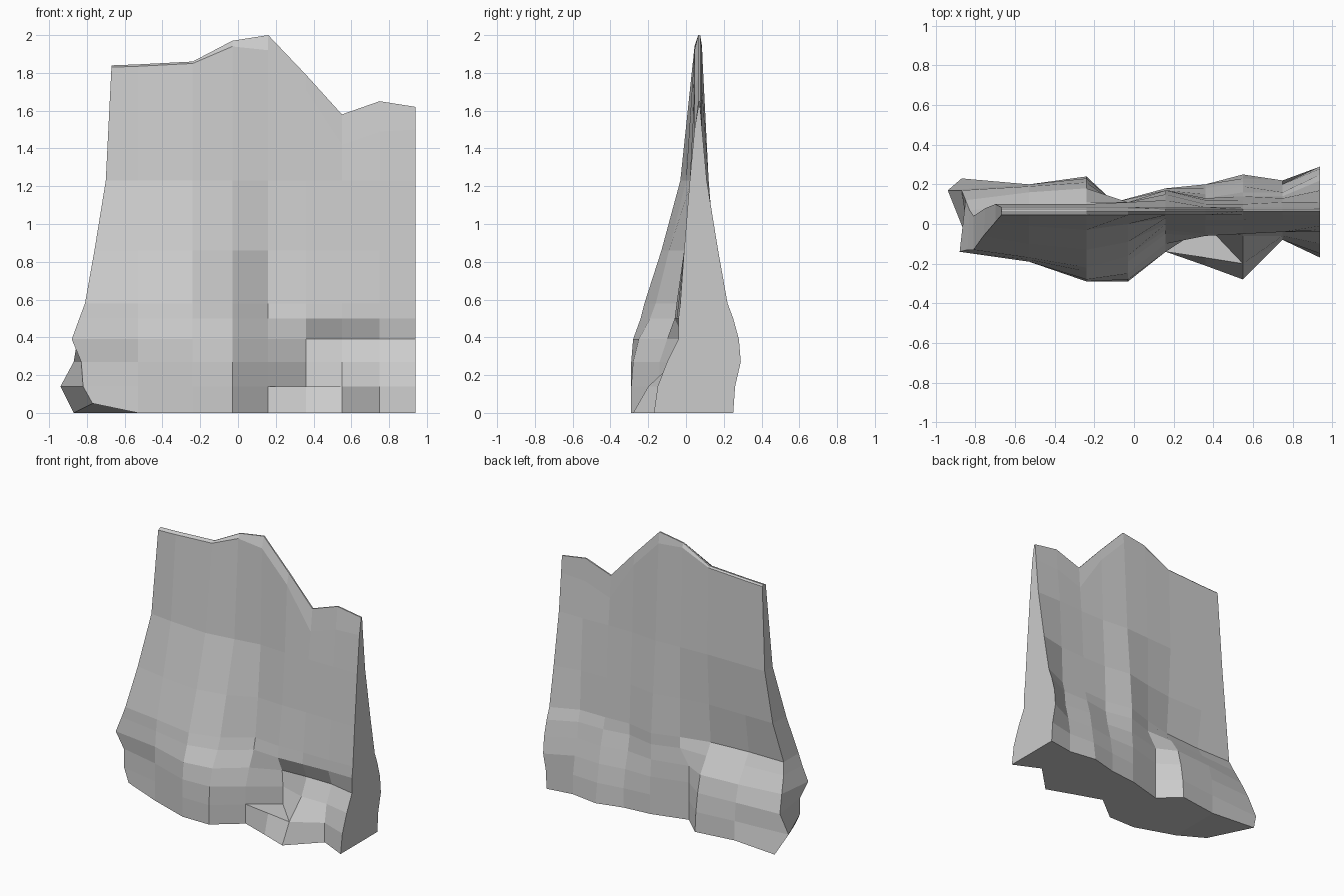
import bpy
import bmesh

# Start without the default cube
default_cube = bpy.data.objects.get("Cube")
if default_cube:
    bpy.data.objects.remove(default_cube, do_unlink=True)

# Single stone colour
stone = bpy.data.materials.new("grey_stone")
stone.use_nodes = True
stone.diffuse_color = (0.6, 0.6, 0.6, 1)
stone.node_tree.nodes["Principled BSDF"].inputs["Base Color"].default_value = (0.6, 0.6, 0.6, 1)

# Vertical columns of the cliff and heights of its horizontal bands
columns = [-.77, -.53, -.24, -.03, .16, .36, .55, .75, .94]
bands = [0, .14, .27, .39, .5, .58, .86, 1.23]
crest = [1.84, 1.845, 1.86, 1.97, 2.0, 1.79, 1.58, 1.65, 1.62]
lip = [.01, .01, .01, .03, .08, .08, .16, .16, .12]

# Depth in hundredths, one row per column, from the foot upwards
front_depth = [
    [-15, -13, -12, -14, -13, -13, -6, 1],
    [-19, -19, -19, -19, -18, -17, -10, -1],
    [-29, -29, -29, -28, -24, -22, -13, -3],
    [-29, -29, -28, -25, -19, -16, -9, 0],
    [-14, -14, -14, -10, -5, -3, 0, 3],
    [-21, -17, 0, -1, -6, -5, -1, 2],
    [-28, -20, -6, 0, -5, -4, -1, 2],
    [-8, -8, -6, 0, -4, -4, -1, 2],
    [-17, -15, -10, -4, -4, -3, -1, 2],
]
back_depth = [
    [23, 17, 17, 12, 7, 4, 8, 10],
    [20, 20, 19, 16, 9, 4, 8, 10],
    [24, 23, 21, 18, 11, 6, 8, 10],
    [11, 11, 11, 11, 11, 11, 11, 11],
    [18, 18, 18, 17, 17, 17, 15, 12],
    [20, 20, 18, 15, 13, 13, 12, 10],
    [25, 23, 21, 19, 16, 14, 12, 10],
    [22, 22, 20, 17, 16, 14, 13, 11],
    [25, 26, 29, 28, 25, 22, 17, 11],
]

# Ragged left end, which narrows towards the crest
front_end = [-.77, -.82, -.83, -.88, -.84, -.81, -.76, -.70, -.67, -.67]
back_end = [-.87, -.94, -.87, -.85, -.83, -.81, -.75, -.70, -.67, -.67]


def build_sheet(bm, depths, end, crease_y, crest_y, step):
    """Make the vertex grid of one side; step sets back a column above its foot."""
    sheet = []
    for i, x in enumerate(columns):
        heights = bands + [crest[i] - lip[i], crest[i]]
        depth = [d / 100 for d in depths[i]] + [crease_y, crest_y]
        row_x = list(end) if i == 0 else [x] * len(heights)
        # The second level is doubled so a flat ledge can form there
        for values in (heights, row_x):
            values.insert(2, values[1])
        depth.insert(2, step.get(i, depth[1]))
        sheet.append([bm.verts.new(co) for co in zip(row_x, depth, heights)])
    return sheet


def bridge(bm, first, second):
    """Join two matching vertex rows with facets."""
    for j in range(len(first) - 1):
        bm.faces.new((first[j], first[j + 1], second[j + 1], second[j]))


# Front and back rock faces
bm = bmesh.new()
front = build_sheet(bm, front_depth, front_end, .045, .065, {5: 0})
back = build_sheet(bm, back_depth, back_end, .085, .075, {})
for sheet in (front, back):
    for left, right in zip(sheet, sheet[1:]):
        bridge(bm, left, right)

# Undercut front corner and leaning rib at the back
front[0][0].co.z = .05
for vert in back[3][:5]:
    vert.co.x = -.1

# Ends, foot and crest close the slab
for side in (0, -1):
    bridge(bm, front[side], back[side])
for level in (0, -1):
    bridge(bm, [c[level] for c in front], [c[level] for c in back])

# Collapse the doubled level wherever there is no ledge
bmesh.ops.remove_doubles(bm, verts=bm.verts, dist=.001)
bmesh.ops.recalc_face_normals(bm, faces=bm.faces)

mesh = bpy.data.meshes.new("cliff_wall")
bm.to_mesh(mesh)
bm.free()
mesh.materials.append(stone)
cliff_wall = bpy.data.objects.new("cliff_wall", mesh)
bpy.context.collection.objects.link(cliff_wall)
